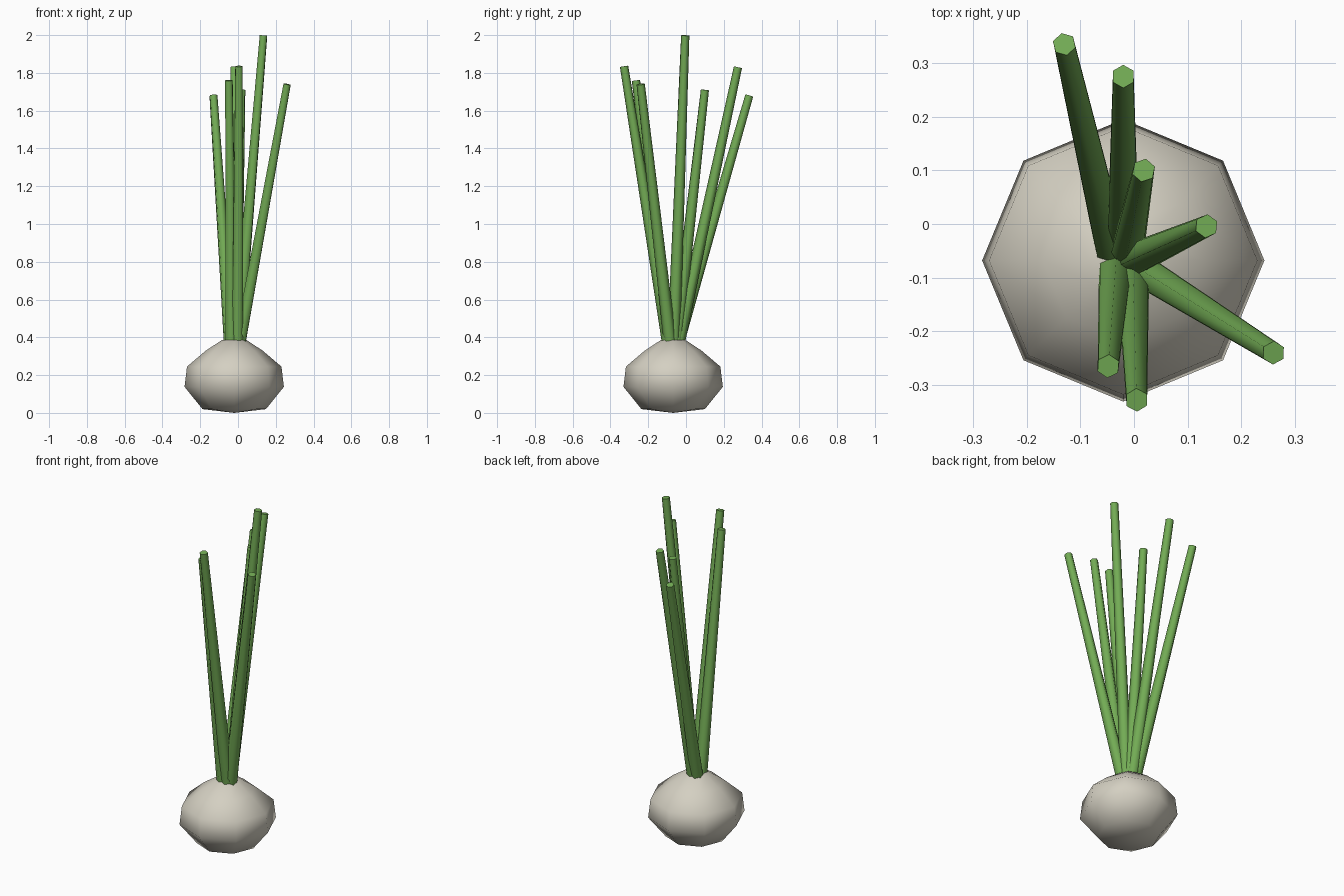
import bpy, bmesh, math
from mathutils import Vector

if "Cube" in bpy.data.objects:
    bpy.data.objects.remove(bpy.data.objects["Cube"])


def material(name, rgb):
    m = bpy.data.materials.new(name)
    m.diffuse_color = (*rgb, 1)
    m.use_nodes = True
    m.node_tree.nodes["Principled BSDF"].inputs["Base Color"].default_value = m.diffuse_color
    return m


def add_object(name, bm, mat, angle):
    bmesh.ops.recalc_face_normals(bm, faces=bm.faces)
    me = bpy.data.meshes.new(name)
    bm.to_mesh(me)
    bm.free()
    me.materials.append(mat)
    ob = bpy.data.objects.new(name, me)
    bpy.context.collection.objects.link(ob)
    bpy.ops.object.select_all(action='DESELECT')
    ob.select_set(True)
    bpy.context.view_layer.objects.active = ob
    bpy.ops.object.shade_smooth_by_angle(angle=math.radians(angle))


white = material("bulb_white", (0.66, 0.63, 0.54))
green = material("leaf_green", (0.17, 0.41, 0.09))

# Bulb: eight-sided turned profile (radius, height)
profile = [(0.168, 0.02), (0.263, 0.138), (0.25, 0.245), (0.15, 0.33), (0.066, 0.385)]
cx, cy, sides = -0.02, -0.068, 8
bm = bmesh.new()
rings = [[bm.verts.new((cx + r * math.cos(i * math.tau / sides),
                        cy + r * math.sin(i * math.tau / sides), z))
          for i in range(sides)] for r, z in profile]
bottom = bm.verts.new((cx, cy, 0.0))
top = bm.verts.new((cx, cy, 0.39))
for i in range(sides):
    j = (i + 1) % sides
    for a, b in zip(rings, rings[1:]):
        bm.faces.new((a[i], a[j], b[j], b[i]))
    bm.faces.new((rings[0][j], rings[0][i], bottom))
    bm.faces.new((rings[-1][i], rings[-1][j], top))
add_object("bulb", bm, white, 75)

# Leaves: tapered six-sided stalks, base (x, y) to tip (x, y, z)
leaves = [
    ((-0.043, -0.04), (-0.13, 0.335, 1.68)),
    ((-0.02, -0.038), (-0.02, 0.275, 1.83)),
    ((-0.012, -0.05), (0.018, 0.10, 1.71)),
    ((0.0, -0.065), (0.135, -0.004, 1.998)),
    ((0.012, -0.085), (0.26, -0.24, 1.74)),
    ((-0.035, -0.092), (-0.048, -0.265, 1.76)),
    ((-0.002, -0.095), (0.005, -0.328, 1.835)),
]
for n, (base, tip) in enumerate(leaves, 1):
    a, b = Vector((*base, 0.38)), Vector(tip)
    bm = bmesh.new()
    bmesh.ops.create_cone(bm, cap_ends=True, segments=6, radius1=0.034,
                          radius2=0.022, depth=(b - a).length)
    turn = (b - a).to_track_quat('Z', 'Y').to_matrix().to_4x4()
    bmesh.ops.transform(bm, matrix=turn, verts=bm.verts)
    bmesh.ops.translate(bm, vec=(a + b) / 2, verts=bm.verts)
    add_object(f"leaf_{n}", bm, green, 65)
